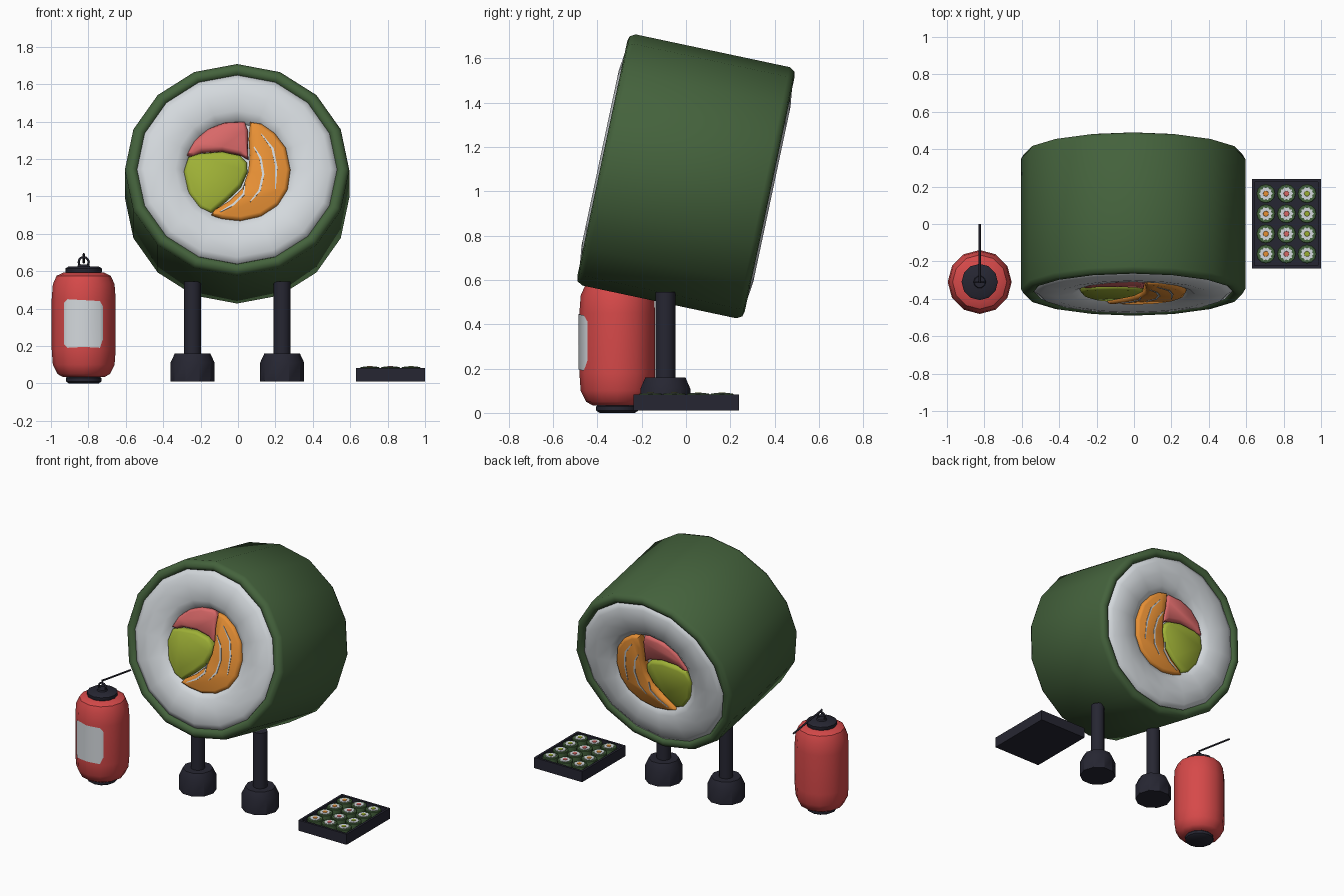
import bpy, bmesh, math
from mathutils import Matrix, Vector

if "Cube" in bpy.data.objects:
    bpy.data.objects.remove(bpy.data.objects["Cube"])

def material(name, r, g, b):
    lin = lambda c: ((c / 255 + 0.055) / 1.055) ** 2.4
    m = bpy.data.materials.new(name)
    m.diffuse_color = (lin(r), lin(g), lin(b), 1)
    m.use_nodes = True
    m.node_tree.nodes["Principled BSDF"].inputs["Base Color"].default_value = m.diffuse_color
    return m

NORI = material("seaweed green", 68, 98, 60)
RICE = material("rice white", 212, 217, 221)
SALMON = material("salmon orange", 244, 152, 56)
TUNA = material("tuna pink", 216, 104, 104)
AVOCADO = material("avocado green", 158, 176, 54)
RED = material("lantern red", 214, 73, 73)
DARK = material("dark lacquer", 38, 38, 50)

def finish(name, bm, mat, matrix=Matrix(), angle=35):
    bmesh.ops.transform(bm, matrix=matrix, verts=bm.verts)
    bmesh.ops.recalc_face_normals(bm, faces=bm.faces)
    me = bpy.data.meshes.new(name)
    bm.to_mesh(me)
    bm.free()
    me.materials.append(mat)
    me.shade_smooth()
    me.set_sharp_from_angle(angle=math.radians(angle))
    ob = bpy.data.objects.new(name, me)
    bpy.context.collection.objects.link(ob)
    return ob

def lathe(name, profile, n, mat, matrix=Matrix(), closed=False, angle=35):
    """Revolve (radius, height) points about z; open ends are capped."""
    bm = bmesh.new()
    rings = [[bm.verts.new((r * math.cos(2 * math.pi * i / n), r * math.sin(2 * math.pi * i / n), z))
              for i in range(n)] for r, z in profile]
    pairs = list(zip(rings, rings[1:]))
    if closed:
        pairs.append((rings[-1], rings[0]))
    else:
        bm.faces.new(rings[0])
        bm.faces.new(rings[-1])
    for a, b in pairs:
        for i in range(n):
            j = (i + 1) % n
            bm.faces.new((a[i], a[j], b[j], b[i]))
    return finish(name, bm, mat, matrix, angle)

def prism(name, pts, y0, y1, mat, matrix=Matrix(), rounded=False):
    """Extrude an (x, z) outline along y, with optional rounded ends."""
    bm = bmesh.new()
    a = [bm.verts.new((x, y0, z)) for x, z in pts]
    b = [bm.verts.new((x, y1, z)) for x, z in pts]
    caps = [bm.faces.new(a), bm.faces.new(b)]
    for i in range(len(pts)):
        j = (i + 1) % len(pts)
        bm.faces.new((a[i], a[j], b[j], b[i]))
    bmesh.ops.recalc_face_normals(bm, faces=bm.faces)
    if rounded:
        for thick, depth in ((0.006, 0.014), (0.014, 0.008)):
            bmesh.ops.inset_individual(bm, faces=caps, thickness=thick, depth=depth)
    return finish(name, bm, mat, matrix, 50 if rounded else 35)

def ribbon(pts, w):
    """Tapered outline around a centre line."""
    left, right = [], []
    for i, p in enumerate(pts):
        d = Vector(pts[min(i + 1, len(pts) - 1)]) - Vector(pts[max(i - 1, 0)])
        n = Vector((-d.y, d.x)).normalized() * w * (0.4 if i in (0, len(pts) - 1) else 1)
        left.append(tuple(Vector(p) + n))
        right.append(tuple(Vector(p) - n))
    return left + right[::-1]

# Giant tilted roll: seaweed wrap and rice
TILT = Matrix.Translation((-0.005, 0, 1.067)) @ Matrix.Rotation(math.radians(-12), 4, 'X')
AXIS = TILT @ Matrix.Diagonal((1, 1, 0.965, 1)) @ Matrix.Rotation(math.pi / 2, 4, 'X')
mirror = lambda half: half + [(r, -t) for r, t in reversed(half)]
lathe("seaweed_wrap", mirror([(0.53, 0.355), (0.54, 0.377), (0.56, 0.386), (0.585, 0.38), (0.6, 0.355)]),
      16, NORI, AXIS, closed=True, angle=50)
lathe("rice", mirror([(0.27, 0.33), (0.287, 0.36), (0.33, 0.385), (0.42, 0.396), (0.5, 0.386), (0.54, 0.362)]),
      16, RICE, AXIS, angle=60)

# Fillings run the whole length, so both ends show them
salmon = [(.07, .26), (.13, .25), (.20, .20), (.26, .12), (.285, 0), (.27, -.11), (.22, -.195), (.13, -.255),
          (.02, -.28), (-.08, -.27), (-.14, -.25), (-.12, -.22), (-.04, -.17), (.03, -.10), (.06, -.01),
          (.068, .08), (.062, .17)]
avocado = [(-.26, .07), (-.20, .09), (-.08, .10), (.015, .08), (.053, .04), (.055, -.01), (.02, -.09),
           (-.05, -.16), (-.14, -.235), (-.20, -.21), (-.26, -.13), (-.285, -.01)]
tuna = [(-.27, .08), (-.23, .16), (-.155, .225), (-.065, .26), (.04, .265), (.058, .215), (.06, .06),
        (.015, .085), (-.08, .105), (-.19, .098), (-.23, .075)]
for name, pts, t, mat in (("salmon_filling", salmon, 0.363, SALMON),
                          ("avocado_filling", avocado, 0.355, AVOCADO),
                          ("tuna_filling", tuna, 0.348, TUNA)):
    prism(name, pts, -t, t, mat, TILT, rounded=True)

# Pale stripes on the salmon, at both ends
stripes = [[(.09, .12), (.125, .06), (.14, -.03), (.12, -.12), (.07, -.18)],
           [(.13, .19), (.19, .11), (.21, .01), (.205, -.11)],
           [(.04, -.08), (.035, -.14), (-.02, -.195), (-.09, -.235)]]
for side in (-1, 1):
    for s in stripes:
        prism("salmon_stripe", ribbon(s, 0.006), side * 0.381, side * 0.388, RICE, TILT)

# Legs and feet
for x in (-0.243, 0.236):
    at = Matrix.Translation((x, -0.093, 0))
    lathe("leg", [(0.045, 0.1), (0.045, 0.545)], 12, DARK, at)
    lathe("foot", [(0.118, 0.01), (0.118, 0.11), (0.095, 0.16)], 10, DARK, at)

# Paper lantern
LAMP = Matrix.Translation((-0.825, -0.31, 0))
body = [(0.11, 0.033), (0.14, 0.05), (0.165, 0.1), (0.171, 0.18), (0.171, 0.45), (0.165, 0.53),
        (0.145, 0.575), (0.11, 0.592)]
lathe("lantern_body", body, 12, RED, LAMP)
lathe("lantern_base", [(0.08, 0), (0.095, 0.01), (0.095, 0.028), (0.085, 0.04)], 12, DARK, LAMP)
lathe("lantern_cap", [(0.09, 0.585), (0.097, 0.595), (0.097, 0.615), (0.08, 0.625)], 12, DARK, LAMP)
lathe("lantern_knob", [(0.035, 0.62), (0.03, 0.635)], 10, DARK, LAMP)
ring = [(0.027 + 0.006 * math.cos(k * math.pi / 3), 0.006 * math.sin(k * math.pi / 3)) for k in range(6)]
lathe("lantern_ring", ring, 12, DARK,
      LAMP @ Matrix.Translation((0, 0, 0.648)) @ Matrix.Rotation(math.pi / 2, 4, 'X'), closed=True, angle=70)

# Hanging rod, sloping back from the ring
start, end = Vector((-0.825, -0.31, 0.69)), Vector((-0.825, 0, 0.645))
rod = end - start
lathe("hanging_rod", [(0.006, 0), (0.006, rod.length)], 6, DARK,
      Matrix.Translation(start) @ rod.to_track_quat('Z', 'Y').to_matrix().to_4x4(), angle=70)
lathe("rod_hook", [(0.005, 0.665), (0.005, 0.697)], 6, DARK, LAMP, angle=70)

# Blank paper patch wrapped on the lantern front
bm = bmesh.new()
columns = [(-39, .21, .43), (-30, .19, .45), (0, .195, .445), (30, .19, .44), (38, .24, .41)]
rows = []
for deg, z0, z1 in columns:
    off = (deg + 15) % 30 - 15
    r = 0.174 * (math.cos(math.radians(15)) / math.cos(math.radians(15 - abs(off))) if off else 1)
    a = math.radians(deg)
    rows.append([bm.verts.new((r * math.sin(a), -r * math.cos(a), z)) for z in (z0, z1)])
for p, q in zip(rows, rows[1:]):
    bm.faces.new((p[0], q[0], q[1], p[1]))
finish("lantern_patch", bm, RICE, LAMP)

# Serving tray: floor and four walls
def box(name, x0, x1, y0, y1, z0, z1, mat):
    prism(name, [(x0, z0), (x1, z0), (x1, z1), (x0, z1)], y0, y1, mat)

box("tray_floor", 0.63, 1.0, -0.237, 0.24, 0.01, 0.045, DARK)
for x in (0.63, 0.985):
    box("tray_side", x, x + 0.015, -0.237, 0.24, 0.045, 0.083, DARK)
for y in (-0.237, 0.225):
    box("tray_end", 0.645, 0.985, y, y + 0.015, 0.045, 0.083, DARK)

# Twelve small rolls on the tray
for col, mat in enumerate((SALMON, TUNA, AVOCADO)):
    for row in range(4):
        at = Matrix.Translation((0.705 + 0.11 * col, -0.16 + 0.1075 * row, 0))
        lathe("small_roll_wrap", [(0.051, 0.04), (0.051, 0.084), (0.048, 0.087)], 12, NORI, at)
        star = [((0.037, 0.029)[k % 2] * math.cos(k * math.pi / 10),
                 (0.037, 0.029)[k % 2] * math.sin(k * math.pi / 10)) for k in range(20)]
        prism("small_roll_rice", star, -0.090, -0.086, RICE, at @ Matrix.Rotation(-math.pi / 2, 4, 'X'))
        lathe("small_roll_filling", [(0.016, 0.088), (0.014, 0.093)], 8, mat, at)
